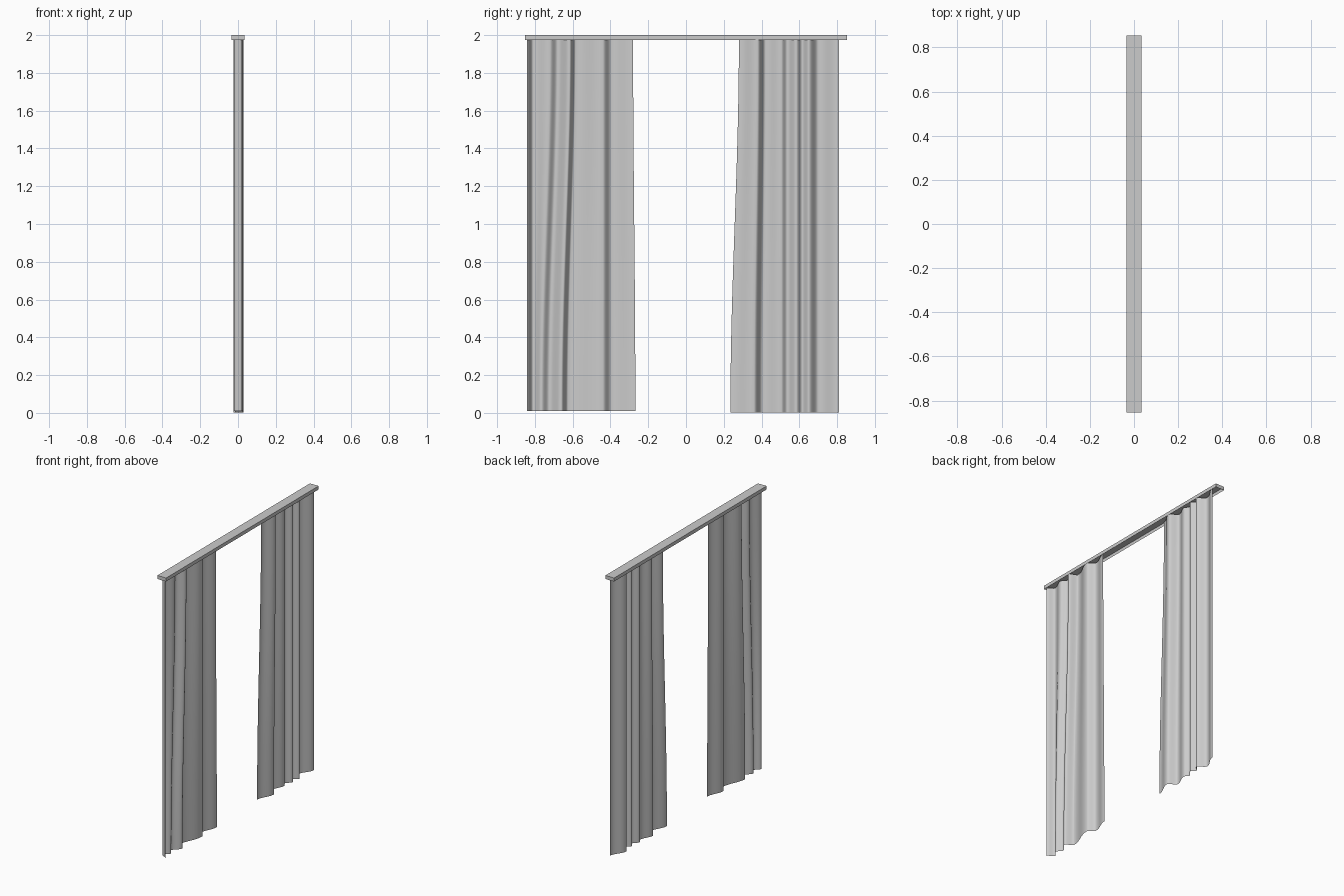
import bpy, bmesh, math

cube = bpy.data.objects.get("Cube")
if cube:
    bpy.data.objects.remove(cube)


def material(name, rgb):
    m = bpy.data.materials.new(name)
    m.use_nodes = True
    m.diffuse_color = (*rgb, 1)
    m.node_tree.nodes["Principled BSDF"].inputs["Base Color"].default_value = (*rgb, 1)
    return m


grey = material("light grey", (0.6, 0.6, 0.6))


def finish(bm, name):
    mesh = bpy.data.meshes.new(name)
    bm.to_mesh(mesh)
    bm.free()
    mesh.materials.append(grey)
    ob = bpy.data.objects.new(name, mesh)
    bpy.context.collection.objects.link(ob)
    return ob


def ease(t):
    t = min(max(t, 0), 1)
    return (1 - math.cos(math.pi * t)) / 2


# Curtain panel: a sheet swept between a top and a bottom fold profile
def curtain(name, folds, z_low, z_high, rows=32, steps=8):
    bm = bmesh.new()
    grid = []
    for r in range(rows + 1):
        t = r / rows
        drop = 1 - ease(t)
        line = [(top + (low - top) * drop, depth) for top, low, depth in folds]
        row = []
        for i, ((y0, x0), (y1, x1)) in enumerate(zip(line, line[1:])):
            for s in range(0 if i == 0 else 1, steps + 1):
                f = s / steps
                x = x0 + (x1 - x0) * ease(f)
                row.append(bm.verts.new((x, y0 + (y1 - y0) * f, z_low + (z_high - z_low) * t)))
        grid.append(row)
    for a, b in zip(grid, grid[1:]):
        for j in range(len(a) - 1):
            bm.faces.new((a[j], a[j + 1], b[j + 1], b[j])).smooth = True
    return finish(bm, name)


# Each fold point: y at the top, y at the bottom, depth in x
curtain("front_curtain", [
    (-.843, -.843, .02), (-.81, -.81, -.022), (-.72, -.765, .01), (-.68, -.725, -.018),
    (-.615, -.66, .026), (-.585, -.625, -.025), (-.44, -.44, .026), (-.395, -.395, -.015),
    (-.28, -.268, .022)], .01, 1.985)
curtain("back_curtain", [
    (.28, .235, -.015), (.38, .36, .028), (.42, .405, -.025), (.505, .505, .008),
    (.535, .535, -.012), (.585, .585, .02), (.615, .615, -.005), (.65, .65, .025),
    (.70, .70, -.022), (.81, .81, .026)], .003, 1.985)

# Curtain rail: a box with its underside hollowed into a channel
bm = bmesh.new()
bmesh.ops.create_cube(bm, size=1)
for v in bm.verts:
    v.co = (v.co.x * .068, v.co.y * 1.706, 1.9875 + v.co.z * .025)
under = min(bm.faces, key=lambda f: f.calc_center_median().z)
bmesh.ops.inset_region(bm, faces=[under], thickness=.004)
for v in under.verts:
    v.co.z += .02
bmesh.ops.recalc_face_normals(bm, faces=bm.faces)
finish(bm, "curtain_rail")
